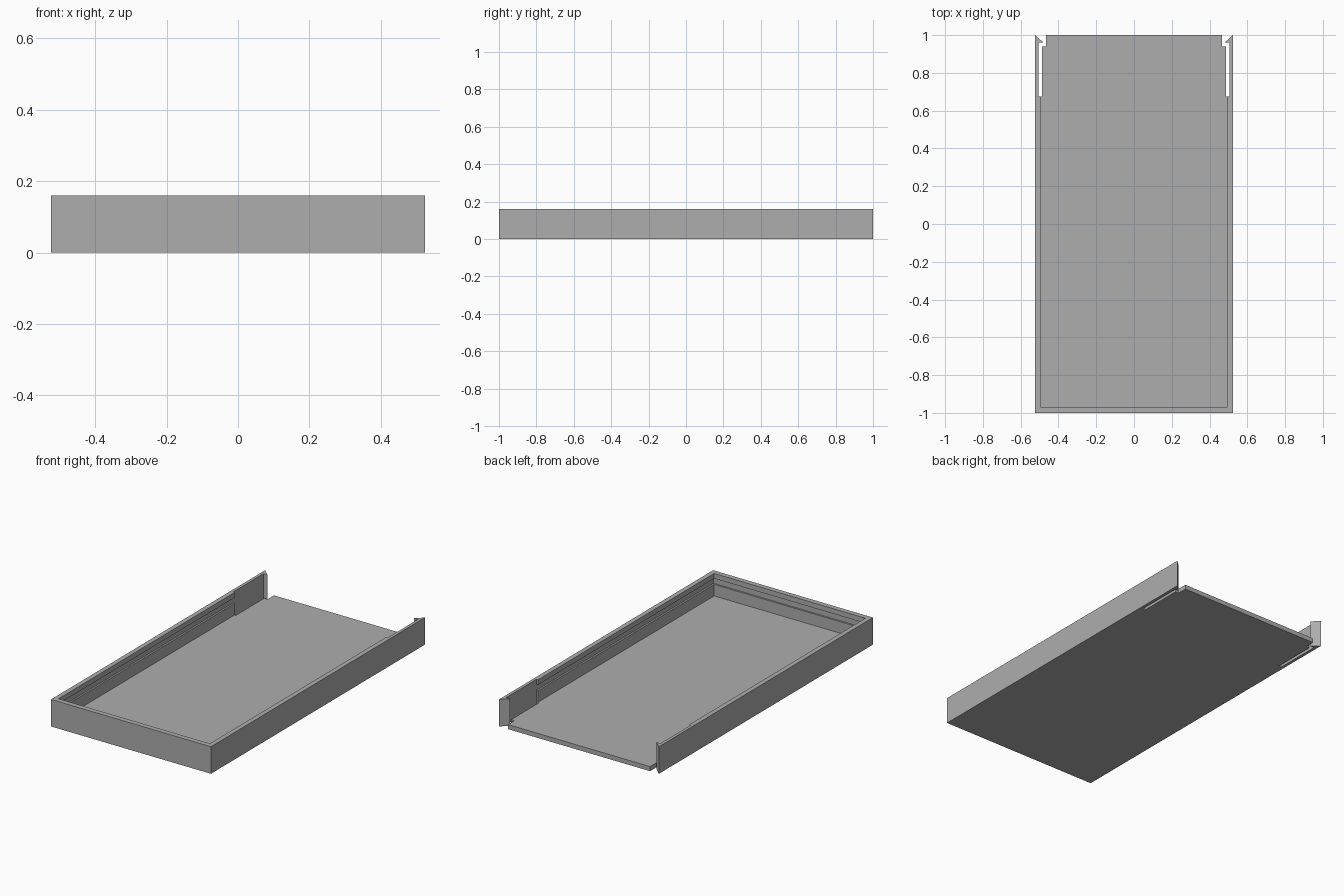
import bpy
import bmesh

HALF_W, HALF_L, HEIGHT = 0.523, 1.0, 0.16
INNER_X, INNER_Y, FLOOR = 0.495, -0.97, 0.027
ARM_X, SLOT_Y = 0.505, 0.675

if "Cube" in bpy.data.objects:
    bpy.data.objects.remove(bpy.data.objects["Cube"])

grey = bpy.data.materials.new("plain grey")
grey.use_nodes = True
colour = (0.42, 0.42, 0.42, 1)
grey.diffuse_color = colour
grey.node_tree.nodes["Principled BSDF"].inputs["Base Color"].default_value = colour


def prism(name, outline, z0, z1):
    """Extrude a plan outline from z0 to z1."""
    bm = bmesh.new()
    face = bm.faces.new([bm.verts.new((x, y, z0)) for x, y in outline])
    top = bmesh.ops.extrude_face_region(bm, geom=[face])["geom"]
    verts = [v for v in top if isinstance(v, bmesh.types.BMVert)]
    bmesh.ops.translate(bm, verts=verts, vec=(0, 0, z1 - z0))
    bmesh.ops.recalc_face_normals(bm, faces=bm.faces)
    mesh = bpy.data.meshes.new(name)
    bm.to_mesh(mesh)
    bm.free()
    mesh.materials.append(grey)
    obj = bpy.data.objects.new(name, mesh)
    bpy.context.collection.objects.link(obj)
    return obj


def symmetric(half):
    """Close a right-hand outline with its mirror image."""
    return half + [(-x, y) for x, y in reversed(half)]


# Solid block that becomes the tray
tray = prism("tray", symmetric([(HALF_W, -HALF_L), (HALF_W, HALF_L)]), 0, HEIGHT)

# Open cavity above the floor, running out at the back
cutters = [prism("cavity_cutter", symmetric([
    (INNER_X, INNER_Y), (INNER_X, 0.95), (0.47, 0.95), (0.47, 1.1)]), FLOOR, 0.3)]

# Groove around the inside of the three walls
depth = ARM_X - INNER_X
cutters.append(prism("groove_cutter", symmetric([
    (ARM_X, INNER_Y - depth), (ARM_X, SLOT_Y + 0.05)]), 0.095, 0.13))

# Slots that free the snap arms and shape their barbs
slot = [(ARM_X, SLOT_Y), (ARM_X, 0.96), (0.48, 0.96), (HALF_W, HALF_L),
        (HALF_W, 1.1), (0.465, 1.1), (0.465, 0.94), (0.487, 0.94), (0.487, SLOT_Y)]
for side, label in ((1, "left"), (-1, "right")):
    cutters.append(prism(label + "_slot_cutter",
                         [(side * x, y) for x, y in slot], -0.1, 0.3))

# Carve the block, then drop the cutters
bpy.context.view_layer.objects.active = tray
for cutter in cutters:
    mod = tray.modifiers.new(cutter.name, "BOOLEAN")
    mod.operation = "DIFFERENCE"
    mod.solver = "EXACT"
    mod.object = cutter
    bpy.ops.object.modifier_apply(modifier=mod.name)
    bpy.data.objects.remove(cutter)
